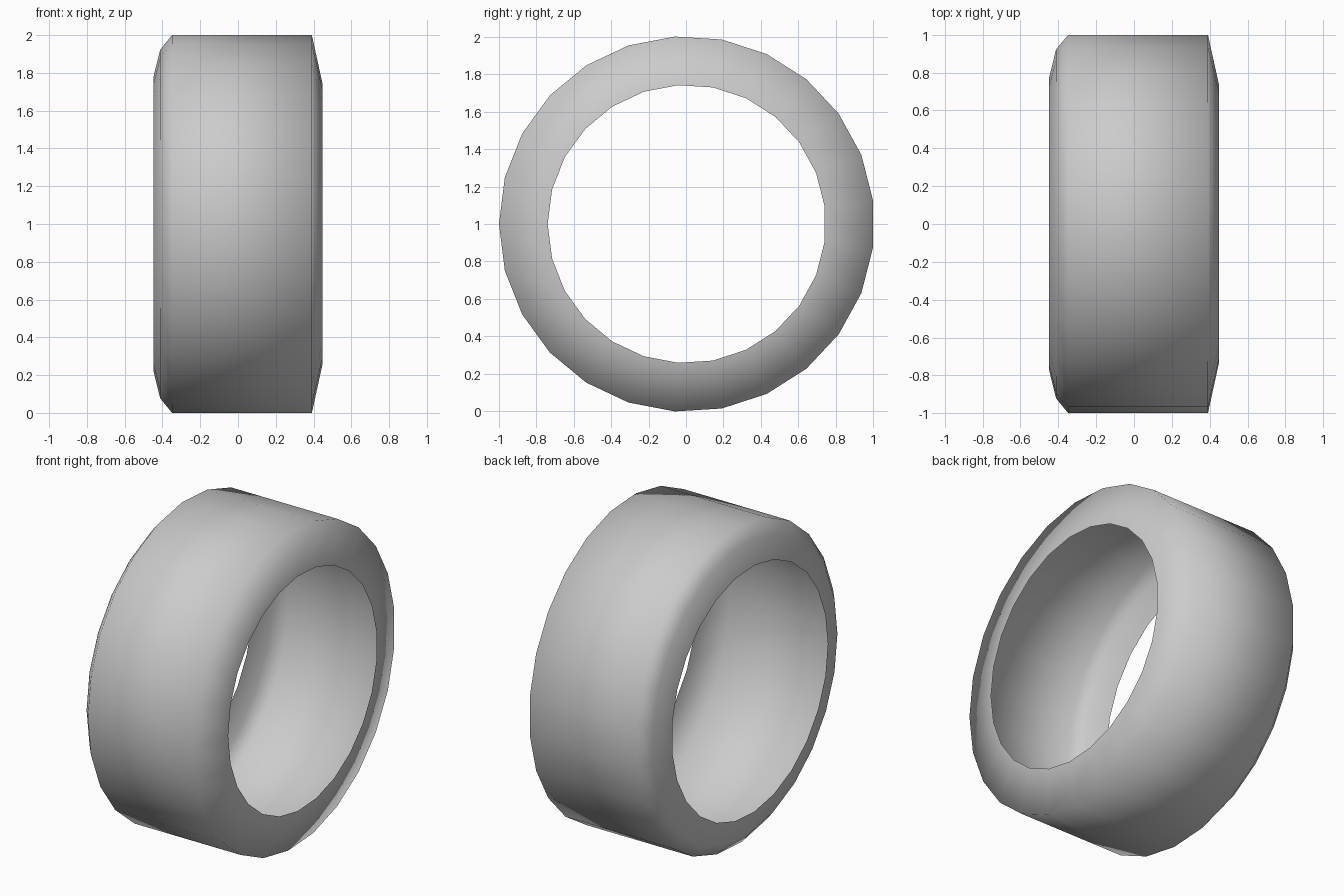
import bpy
import bmesh
import math

if "Cube" in bpy.data.objects:
    bpy.data.objects.remove(bpy.data.objects["Cube"], do_unlink=True)

SIDES = 25
CENTRE_Y, CENTRE_Z = 0.004, 1.0

# Open cross-section of the thin shell: (x, radius)
PROFILE = [
    (0.448, 0.742),   # rim of the narrow opening
    (0.391, 1.002),   # tread edge
    (-0.349, 1.002),  # opposite tread edge
    (-0.412, 0.925),  # shoulder
    (-0.448, 0.778),  # rim of the wide opening
]


def grey_material():
    mat = bpy.data.materials.new("mid_grey")
    mat.use_nodes = True
    colour = (0.6, 0.6, 0.6, 1.0)
    mat.diffuse_color = colour
    mat.node_tree.nodes["Principled BSDF"].inputs["Base Color"].default_value = colour
    return mat


def lathe(name, profile, sides):
    """Spin an open profile around the x axis, normals outward."""
    bm = bmesh.new()
    rings = []
    for i in range(sides):
        a = math.tau * i / sides
        rings.append([bm.verts.new((x, CENTRE_Y - r * math.cos(a), CENTRE_Z + r * math.sin(a)))
                      for x, r in profile])
    for i, ring in enumerate(rings):
        following = rings[(i + 1) % sides]
        for j in range(len(profile) - 1):
            face = bm.faces.new((ring[j], ring[j + 1], following[j + 1], following[j]))
            face.smooth = True
            # Turn any face that looks towards the middle of the ring
            face.normal_update()
            middle = face.calc_center_median()
            middle.y -= CENTRE_Y
            middle.z -= CENTRE_Z
            if face.normal.dot(middle) < 0:
                face.normal_flip()
    mesh = bpy.data.meshes.new(name)
    bm.to_mesh(mesh)
    bm.free()
    obj = bpy.data.objects.new(name, mesh)
    bpy.context.collection.objects.link(obj)
    return obj


# Hollow tyre shell, open on the inside
tyre = lathe("tyre_shell", PROFILE, SIDES)
tyre.data.materials.append(grey_material())
